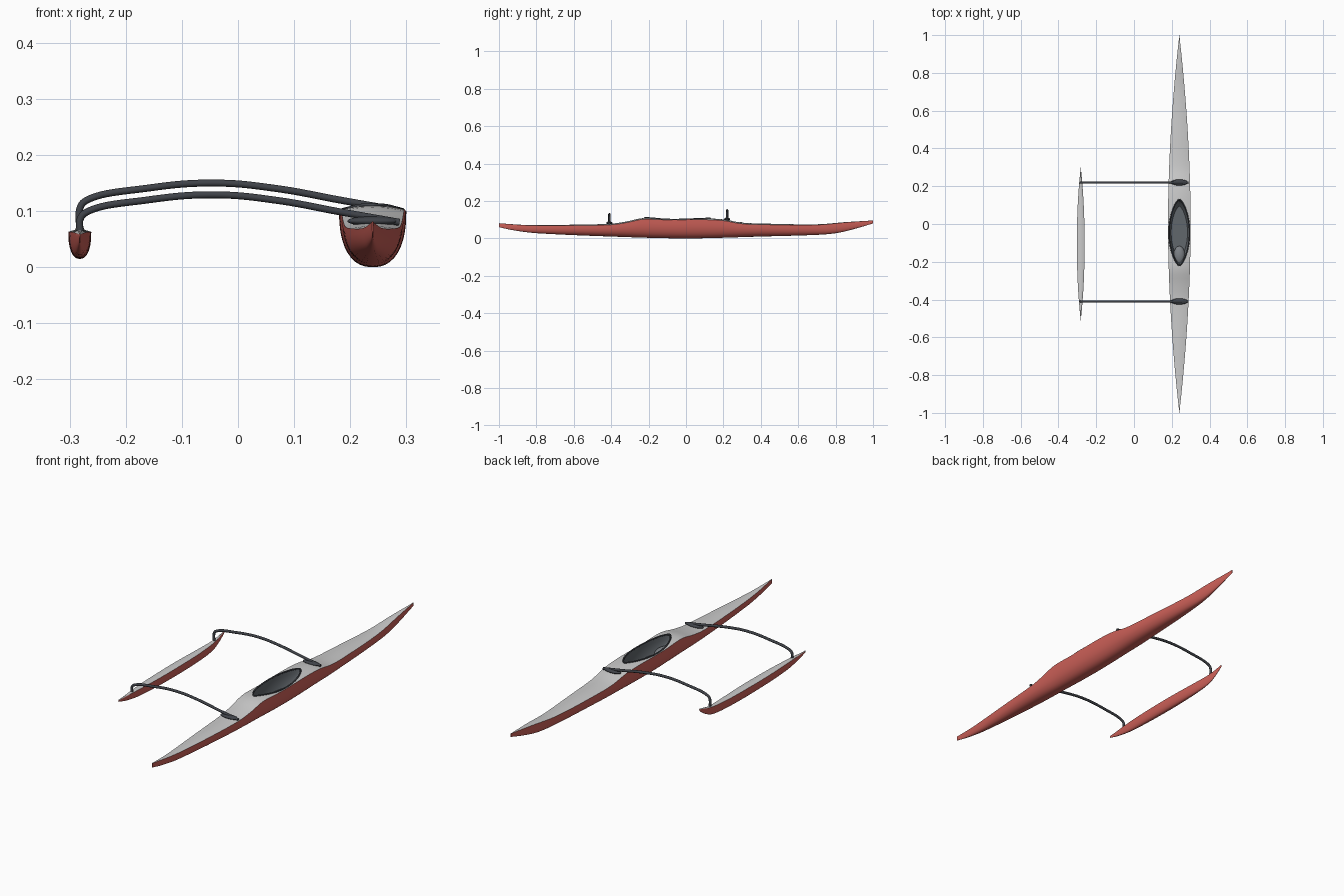
import bpy, bmesh, math

if "Cube" in bpy.data.objects:
    bpy.data.objects.remove(bpy.data.objects["Cube"])

HX, AX = 0.24, -0.282          # centre lines of main hull and float


def material(name, rgb):
    m = bpy.data.materials.new(name)
    m.diffuse_color = (*rgb, 1)
    m.use_nodes = True
    m.node_tree.nodes["Principled BSDF"].inputs["Base Color"].default_value = m.diffuse_color
    return m


RED = material("red_shell", (0.62, 0.12, 0.10))
GREY = material("deck_grey", (0.70, 0.70, 0.70))
DARK = material("dark_carbon", (0.05, 0.055, 0.065))
INNER = material("cockpit_lining", (0.12, 0.135, 0.15))
SEAT = material("seat_grey", (0.20, 0.215, 0.235))


def interp(pts, x):
    """Smooth curve through (x, value) points."""
    n = len(pts)
    i = 0
    while i < n - 2 and x > pts[i + 1][0]:
        i += 1

    def slope(k):
        a, b = pts[max(k - 1, 0)], pts[min(k + 1, n - 1)]
        return (b[1] - a[1]) / (b[0] - a[0])
    (x0, v0), (x1, v1) = pts[i], pts[i + 1]
    h = x1 - x0
    t = (x - x0) / h
    return ((1 + 2 * t) * (1 - t) ** 2 * v0 + t * (1 - t) ** 2 * h * slope(i)
            + t * t * (3 - 2 * t) * v1 + t * t * (t - 1) * h * slope(i + 1))


def finish(bm, name, mats):
    bmesh.ops.recalc_face_normals(bm, faces=bm.faces)
    me = bpy.data.meshes.new(name)
    bm.to_mesh(me)
    bm.free()
    for m in mats:
        me.materials.append(m)
    ob = bpy.data.objects.new(name, me)
    bpy.context.collection.objects.link(ob)
    return ob


def activate(ob):
    bpy.ops.object.select_all(action='DESELECT')
    ob.select_set(True)
    bpy.context.view_layer.objects.active = ob


def smooth(ob, deg=40):
    activate(ob)
    bpy.ops.object.shade_smooth_by_angle(angle=math.radians(deg))


def loft(rings, name, mats, split=None):
    """Skin closed rings; segments past split use the second material."""
    bm = bmesh.new()
    vs = [[bm.verts.new(p) for p in r] for r in rings]
    n = len(vs[0])
    for a, b in zip(vs, vs[1:]):
        for j in range(n):
            f = bm.faces.new((a[j], a[(j + 1) % n], b[(j + 1) % n], b[j]))
            f.material_index = int(split is not None and j >= split)
    bm.faces.new(vs[0])
    bm.faces.new(vs[-1])
    return finish(bm, name, mats)


def make_hull(name, cx, y0, y1, width, sheer, keel, crown, stations):
    rings = []
    for i in range(stations + 1):
        y = y0 + (y1 - y0) * i / stations
        w, zs, zk = width(y), interp(sheer, y), interp(keel, y)
        ring = []
        for j in range(21):
            t = math.pi / 2 * (1 - j / 10)
            s = math.copysign(abs(math.sin(t)) ** 0.85, t)
            ring.append((cx + w * s, y, zs - (zs - zk) * abs(math.cos(t)) ** 0.85))
        for j in range(1, 10):
            u = -1 + j / 5
            ring.append((cx + w * u, y, zs + crown(y) * (1 - u * u)))
        rings.append(ring)
    return loft(rings, name, [RED, GREY], 20)


# Main hull
SHEER = [(-1, .081), (-.85, .070), (-.6, .069), (-.4, .073), (-.32, .084), (-.23, .102),
         (-.1, .099), (.1, .100), (.2, .095), (.3, .078), (.45, .073), (.7, .072),
         (.85, .085), (1, .096)]
KEEL = [(-1, .060), (-.92, .043), (-.8, .028), (-.4, .010), (0, 0), (.4, .010),
        (.72, .020), (.82, .031), (.92, .056), (1, .080)]


def hull_w(y):
    return max(.0015, .06 * (1 - abs(y) ** 1.9))


def hull_crown(y):
    return .007 * hull_w(y) / .06


hull = make_hull("main_hull", HX, -1, 1, hull_w, SHEER, KEEL, hull_crown, 90)


# Cockpit recess
def lens(scale=1, n=64):
    for k in range(n):
        t = 2 * math.pi * k / n
        s = math.sin(t)
        yield (HX + scale * .054 * math.copysign(abs(s) ** 1.4, s),
               -.045 + scale * .175 * math.cos(t))


cutter = loft([[(x, y, z) for x, y in lens(s)] for z, s in
               ((.14, 1), (.085, .98), (.055, .92), (.038, .8))],
              "cockpit_cutter", [INNER])
cutter.hide_render = True
mod = hull.modifiers.new("cockpit", 'BOOLEAN')
mod.operation = 'DIFFERENCE'
mod.solver = 'EXACT'
mod.material_mode = 'TRANSFER'
mod.object = cutter
activate(hull)
bpy.ops.object.modifier_apply(modifier=mod.name)
bpy.data.objects.remove(cutter)
smooth(hull)


def tube(name, pts, r, cyclic=False):
    cu = bpy.data.curves.new(name, 'CURVE')
    cu.dimensions = '3D'
    cu.bevel_depth, cu.bevel_resolution, cu.use_fill_caps = r, 4, True
    cu.resolution_u = 2 if cyclic else 10
    sp = cu.splines.new('BEZIER')
    sp.bezier_points.add(len(pts) - 1)
    for b, p in zip(sp.bezier_points, pts):
        b.co = p
        b.handle_left_type = b.handle_right_type = 'AUTO'
    sp.use_cyclic_u = cyclic
    cu.materials.append(DARK)
    ob = bpy.data.objects.new(name, cu)
    bpy.context.collection.objects.link(ob)
    activate(ob)
    bpy.ops.object.convert(target='MESH')
    smooth(bpy.context.object)


def deck_z(x, y):
    u = (x - HX) / hull_w(y)
    return interp(SHEER, y) + hull_crown(y) * (1 - u * u)


# Cockpit rim
tube("cockpit_rim", [(x, y, deck_z(x, y) + .001) for x, y in lens()], .0035, True)


def ellipsoid(name, loc, scale, mat):
    bm = bmesh.new()
    bmesh.ops.create_uvsphere(bm, u_segments=32, v_segments=16, radius=1)
    ob = finish(bm, name, [mat])
    ob.location, ob.scale = loc, scale
    smooth(ob, 60)


# Seat
ellipsoid("seat", (HX, -.165, .046), (.030, .048, .022), SEAT)

# Outrigger float
make_float = make_hull("outrigger_float", AX, -.51, .30,
                       lambda y: max(.001, .0205 * (1 - abs((y + .105) / .405) ** 2.2)),
                       [(-.51, .058), (-.4, .062), (-.1, .063), (.2, .066), (.3, .085)],
                       [(-.51, .052), (-.45, .036), (-.35, .022), (-.1, .015), (.12, .018),
                        (.21, .028), (.26, .050), (.3, .078)],
                       lambda y: .004, 50)
smooth(make_float)

# Cross beams with down-turned legs, and their deck mounts
for label, y, dz in (("rear", .22, .021), ("front", -.41, 0)):
    arc = [(-.281, .060), (-.281, .086 + dz), (-.271, .0975 + dz), (-.16, .120 + dz),
           (-.04, .129 + dz), (.07, .119 + dz), (.18, .099 + dz), (.288, .080 + dz)]
    tube(label + "_beam", [(x, y, z) for x, z in arc], .0062)
    ellipsoid(label + "_beam_mount", (HX, y, deck_z(HX, y) + .004), (.045, .016, .009), DARK)
